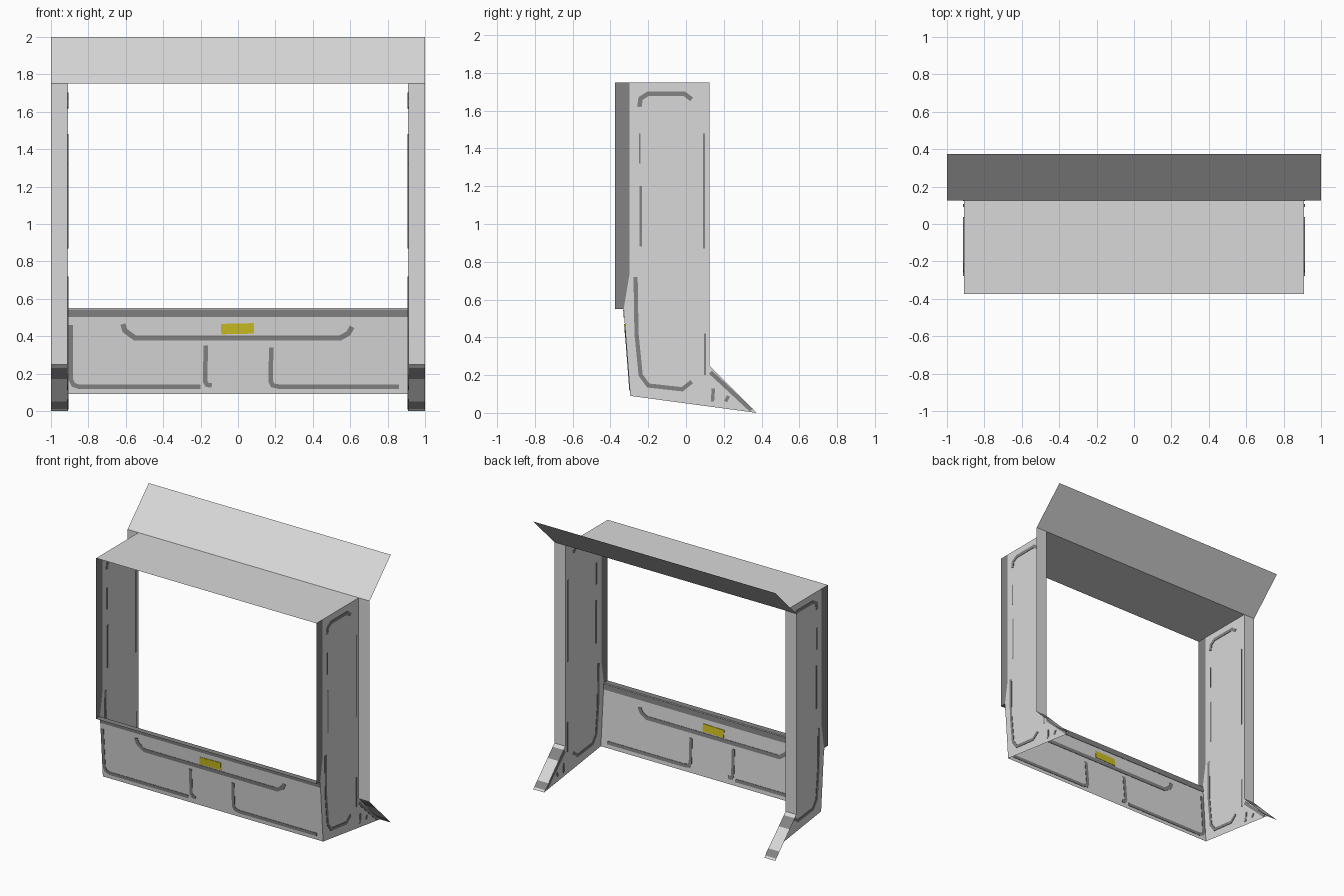
import bpy
from mathutils import Vector

if "Cube" in bpy.data.objects:
    bpy.data.objects.remove(bpy.data.objects["Cube"])


def material(name, rgb):
    m = bpy.data.materials.new(name)
    m.diffuse_color = (*rgb, 1)
    m.use_nodes = True
    m.node_tree.nodes["Principled BSDF"].inputs["Base Color"].default_value = m.diffuse_color
    return m


GREY = material("light_grey", (0.69, 0.69, 0.69))
DARK = material("dark_grey", (0.23, 0.23, 0.23))
YELLOW = material("yellow", (0.62, 0.52, 0.015))


def mesh(name, verts, faces, mats, indices=None):
    me = bpy.data.meshes.new(name)
    me.from_pydata([tuple(v) for v in verts], [], faces)
    for m in mats:
        me.materials.append(m)
    for p, i in zip(me.polygons, indices or [0] * len(faces)):
        p.material_index = i
    ob = bpy.data.objects.new(name, me)
    bpy.context.collection.objects.link(ob)
    return ob


def polys(name, loops, mats, indices=None):
    """Sheet made of separate polygons."""
    verts, faces = [], []
    for loop in loops:
        faces.append(range(len(verts), len(verts) + len(loop)))
        verts += loop
    return mesh(name, verts, [list(f) for f in faces], mats, indices)


def stroke(name, pts, width, place, mat=DARK, t=0.003):
    """Thin painted plate following a 2D path, visible from both sides of a sheet."""
    p = [Vector(q) for q in pts]
    n = len(p)
    verts = []
    for i in range(n):
        a = (p[i] - p[i - 1]).normalized() if i else (p[1] - p[0]).normalized()
        b = (p[i + 1] - p[i]).normalized() if i < n - 1 else a
        d = (a + b).normalized()
        off = Vector((-d.y, d.x)) * width / 2 / max(0.5, d.dot(a))
        for q in (p[i] + off, p[i] - off):
            verts += [place(q.x, q.y, -t), place(q.x, q.y, t)]
    faces = [(0, 1, 3, 2)]
    for i in range(n - 1):
        k, m = 4 * i, 4 * i + 4
        faces += [(k, k + 2, m + 2, m), (k + 1, m + 1, m + 3, k + 3),
                  (k, m, m + 1, k + 1), (k + 2, k + 3, m + 3, m + 2)]
    k = 4 * (n - 1)
    faces.append((k, k + 2, k + 3, k + 1))
    return mesh(name, verts, faces, [mat])


W = 0.91          # half width of the shell
BACK, FRONT, TOP = 0.125, -0.375, 1.75

# roof and raised rear visor
polys("roof", [[(-W, FRONT, TOP), (W, FRONT, TOP), (W, BACK, TOP), (-W, BACK, TOP)]], [GREY])
polys("rear_visor", [[(-1, BACK, TOP), (1, BACK, TOP), (1, 0.375, 2), (-1, 0.375, 2)]], [GREY])

# front panel, with its painted sill ledge
polys("front_panel", [[(-W, -0.295, 0.09), (W, -0.295, 0.09), (W, -0.33, 0.55), (-W, -0.33, 0.55)]], [GREY])
polys("front_sill", [[(-W, FRONT, 0.55), (W, FRONT, 0.55), (W, -0.33, 0.55), (-W, -0.33, 0.55)]], [DARK])


def on_front(x, z, d):
    return (x, -0.295 - 0.035 * (z - 0.09) / 0.46 + d, z)


stroke("front_top_band", [(-W, 0.524), (W, 0.524)], 0.04, on_front)
stroke("front_upper_groove", [(-0.615, 0.465), (-0.605, 0.43), (-0.55, 0.39), (0.545, 0.39),
                              (0.59, 0.415), (0.61, 0.45)], 0.028, on_front)
stroke("front_left_groove", [(-0.895, 0.46), (-0.895, 0.17), (-0.88, 0.14), (-0.85, 0.13),
                             (-0.2, 0.13)], 0.024, on_front)
stroke("front_left_post", [(-0.172, 0.35), (-0.176, 0.16), (-0.165, 0.14), (-0.14, 0.137)], 0.024, on_front)
stroke("front_right_groove", [(0.178, 0.34), (0.174, 0.16), (0.185, 0.138), (0.22, 0.13),
                              (0.86, 0.13)], 0.024, on_front)
stroke("front_badge_plate", [(-0.09, 0.438), (0.085, 0.442)], 0.056, on_front, YELLOW, 0.004)

# side walls, rear flanges and flared feet, mirrored
STRIP = [(FRONT, 0.55), (-0.33, 0.55), (-0.30, 0.73), (-0.30, TOP), (FRONT, TOP)]
WALL = [(-0.33, 0.55), (-0.295, 0.09), (0.375, 0.0), (BACK, 0.25), (BACK, TOP), (-0.30, TOP), (-0.30, 0.73)]
GROOVES = {
    "top_groove": ([(-0.247, 1.62), (-0.24, 1.665), (-0.2, 1.69), (-0.01, 1.69), (0.03, 1.66)], 0.024),
    "bottom_groove": ([(-0.267, 0.72), (-0.262, 0.42), (-0.24, 0.2), (-0.2, 0.145), (-0.02, 0.125),
                       (0.03, 0.165)], 0.022),
    "front_line_low": ([(-0.24, 0.88), (-0.24, 1.2)], 0.012),
    "front_line_high": ([(-0.245, 1.32), (-0.245, 1.48)], 0.01),
    "rear_line": ([(0.095, 0.87), (0.095, 1.48)], 0.01),
    "rear_line_low": ([(0.1, 0.2), (0.1, 0.42)], 0.012),
    "foot_edge": ([(0.13, 0.215), (0.345, 0.015)], 0.022),
    "foot_mark": ([(0.14, 0.06), (0.145, 0.13)], 0.018),
    "foot_spot": ([(0.21, 0.06), (0.225, 0.09)], 0.018),
}
for side, s in (("left", -1), ("right", 1)):
    def oriented(loop):
        return loop if s > 0 else loop[::-1]

    polys(side + "_wall", [oriented([(s * W, y, z) for y, z in part]) for part in (WALL, STRIP)],
          [GREY, DARK], [0, 1])
    for name, (pts, width) in GROOVES.items():
        stroke(side + "_" + name, pts, width, lambda y, z, d: (s * W + d, y, z))
    polys(side + "_rear_flange", [oriented([(s * W, BACK, 0.25), (s, BACK, 0.25),
                                            (s, BACK, TOP), (s * W, BACK, TOP)])], [GREY])
    # foot: alternating light and dark bands down the slope
    levels = [0.25, 0.23, 0.17, 0.05, 0.012, 0.0]
    bands = []
    for hi, lo in zip(levels, levels[1:]):
        yh, yl = 0.375 - hi, 0.375 - lo
        bands.append(oriented([(s * W, yl, lo), (s, yl, lo), (s, yh, hi), (s * W, yh, hi)]))
    polys(side + "_flared_foot", bands, [GREY, DARK], [0, 1, 0, 1, 0])
